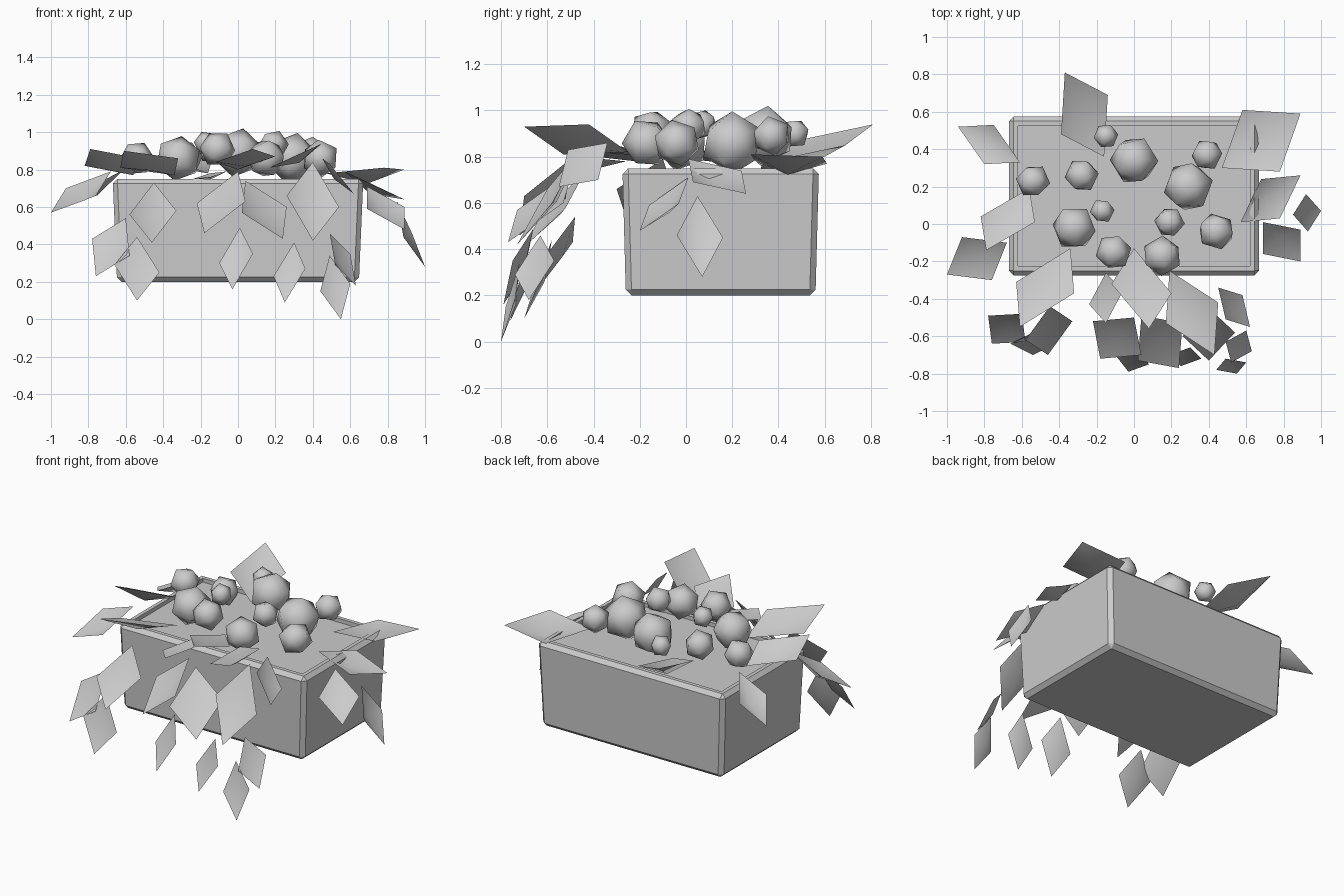
import bpy
import bmesh
import math
import random
from mathutils import Vector, Matrix, Euler

default_cube = bpy.data.objects.get("Cube")
if default_cube:
    bpy.data.objects.remove(default_cube, do_unlink=True)

random.seed(4)

# One plain grey for every part
grey = bpy.data.materials.new("plain_grey")
grey.use_nodes = True
grey.diffuse_color = (0.6, 0.6, 0.6, 1)
grey.node_tree.nodes["Principled BSDF"].inputs["Base Color"].default_value = (0.6, 0.6, 0.6, 1)


def add_object(name, bm, smooth_angle):
    """Turn a bmesh into a named object with the shared material."""
    mesh = bpy.data.meshes.new(name)
    bm.to_mesh(mesh)
    bm.free()
    mesh.materials.append(grey)
    obj = bpy.data.objects.new(name, mesh)
    bpy.context.collection.objects.link(obj)
    bpy.ops.object.select_all(action="DESELECT")
    obj.select_set(True)
    bpy.context.view_layer.objects.active = obj
    bpy.ops.object.shade_smooth_by_angle(angle=math.radians(smooth_angle))


# Planter box: slightly tapered, rounded edges, with a raised rim round the soil
def build_planter():
    width, depth, height = 1.34, 0.85, 0.55
    bm = bmesh.new()
    bmesh.ops.create_cube(bm, size=1)
    bmesh.ops.scale(bm, vec=(width, depth, height), verts=bm.verts)
    for v in bm.verts:
        if v.co.z < 0:
            v.co.x *= 0.965
            v.co.y *= 0.965
    bmesh.ops.bevel(bm, geom=list(bm.edges), offset=0.025, segments=1,
                    affect="EDGES", profile=0.5)
    bm.normal_update()
    top = max(bm.faces, key=lambda f: f.calc_center_median().z)
    bmesh.ops.inset_region(bm, faces=[top], thickness=0.035)
    soil = bmesh.ops.extrude_discrete_faces(bm, faces=[top])["faces"][0]
    bmesh.ops.translate(bm, vec=(0, 0, -0.025), verts=soil.verts)
    bmesh.ops.translate(bm, vec=(0, 0.15, 0.2 + height / 2), verts=bm.verts)
    add_object("planter_box", bm, 30)


# Flower heads: faceted balls turned at random (centre x, y, z, radius in hundredths)
FLOWERS = [
    (-54, 23, 86, 9), (-28, 26, 86, 9), (0, 34, 89, 13), (-15, 47, 90, 6.5),
    (39, 37, 89, 8.5), (29, 20, 86, 13.5), (-17, 7, 94, 6.5), (19, 1, 93, 8),
    (-32, -2, 86, 12), (44, -4, 86, 10), (-11, -15, 91, 9.5), (15, -17, 86, 10.5),
]


def build_flowers():
    for i, (x, y, z, r) in enumerate(FLOWERS, 1):
        turn = Euler([random.uniform(0, math.tau) for _ in range(3)]).to_matrix().to_4x4()
        place = Matrix.Translation(Vector((x, y, z)) / 100)
        bm = bmesh.new()
        bmesh.ops.create_icosphere(bm, subdivisions=1, radius=r / 100 * 1.03,
                                   matrix=place @ turn)
        add_object(f"flower_head_{i}", bm, 60)


# Leaves: each is a cupped diamond given by stem end, tip and one side corner (hundredths)
BACK_AND_SIDE_LEAVES = [
    ((-16, 36, 78), (-37, 81, 94), (-14, 69, 85)),
    ((47, 30, 78), (89, 59, 80), (58, 61, 77)),
    ((-61, 33, 80), (-94, 52, 61), (-80, 32, 70)),
    ((-68, -10, 79), (-100, -27, 57), (-92, -7, 70)),
    ((-56, 19, 77), (-79, -14, 91), (-82, 4, 82)),
    ((57, 1, 79), (89, 26, 64), (68, 24, 74)),
    ((69, 1, 71), (89, -20, 48), (69, -16, 59)),
    ((85, 5, 63), (100, 7, 28), (92, 16, 45)),
]
RIM_LEAVES = [
    ((-34, -13, 77), (-61, -55, 90), (-63, -31, 81)),
    ((19, -25, 82), (43, -70, 93), (45, -42, 94)),
    ((0, -13, 80), (8, -56, 91), (20, -37, 87)),
    ((-15, -26, 78), (-15, -53, 76), (-6, -36, 79)),
    ((45, -34, 86), (62, -55, 67), (49, -51, 83)),
]
HANGING_LEAVES = [
    ((-45, -44, 73), (-46, -70, 41), (-33, -52, 58)),
    ((-60, -48, 54), (-76, -64, 23), (-78, -49, 43)),
    ((-54, -58, 44), (-54, -70, 10), (-42, -64, 25)),
    ((0, -50, 79), (-18, -72, 46), (-22, -52, 62)),
    ((4, -49, 74), (24, -77, 43), (26, -53, 60)),
    ((40, -45, 84), (40, -73, 42), (54, -58, 60)),
    ((1, -66, 49), (-3, -79, 16), (8, -75, 35)),
    ((30, -66, 41), (25, -76, 9), (36, -72, 27)),
    ((49, -63, 46), (63, -68, 18), (60, -57, 35)),
    ((49, -72, 34), (55, -80, 0), (60, -74, 19)),
]


def build_leaves(name, leaves, cup):
    bm = bmesh.new()
    for leaf in leaves:
        stem, tip, side = (Vector(p) / 100 for p in leaf)
        rim = [stem, side, tip, stem + tip - side]
        up = (tip - stem).cross(rim[3] - side).normalized()
        if up.z < 0:
            up.negate()
            rim.reverse()
        # The middle of the leaf is sunk towards its underside
        middle = (stem + tip) / 2
        sink = cup * ((tip - middle).length + (side - middle).length) / 2
        centre = bm.verts.new(middle - up * sink)
        corners = [bm.verts.new(p) for p in rim]
        for a, b in zip(corners, corners[1:] + corners[:1]):
            bm.faces.new((a, b, centre))
    bmesh.ops.recalc_face_normals(bm, faces=bm.faces)
    add_object(name, bm, 60)


build_planter()
build_flowers()
build_leaves("back_and_side_leaves", BACK_AND_SIDE_LEAVES, 0.3)
build_leaves("rim_leaves", RIM_LEAVES, 0.2)
build_leaves("hanging_leaves", HANGING_LEAVES, 0.2)
